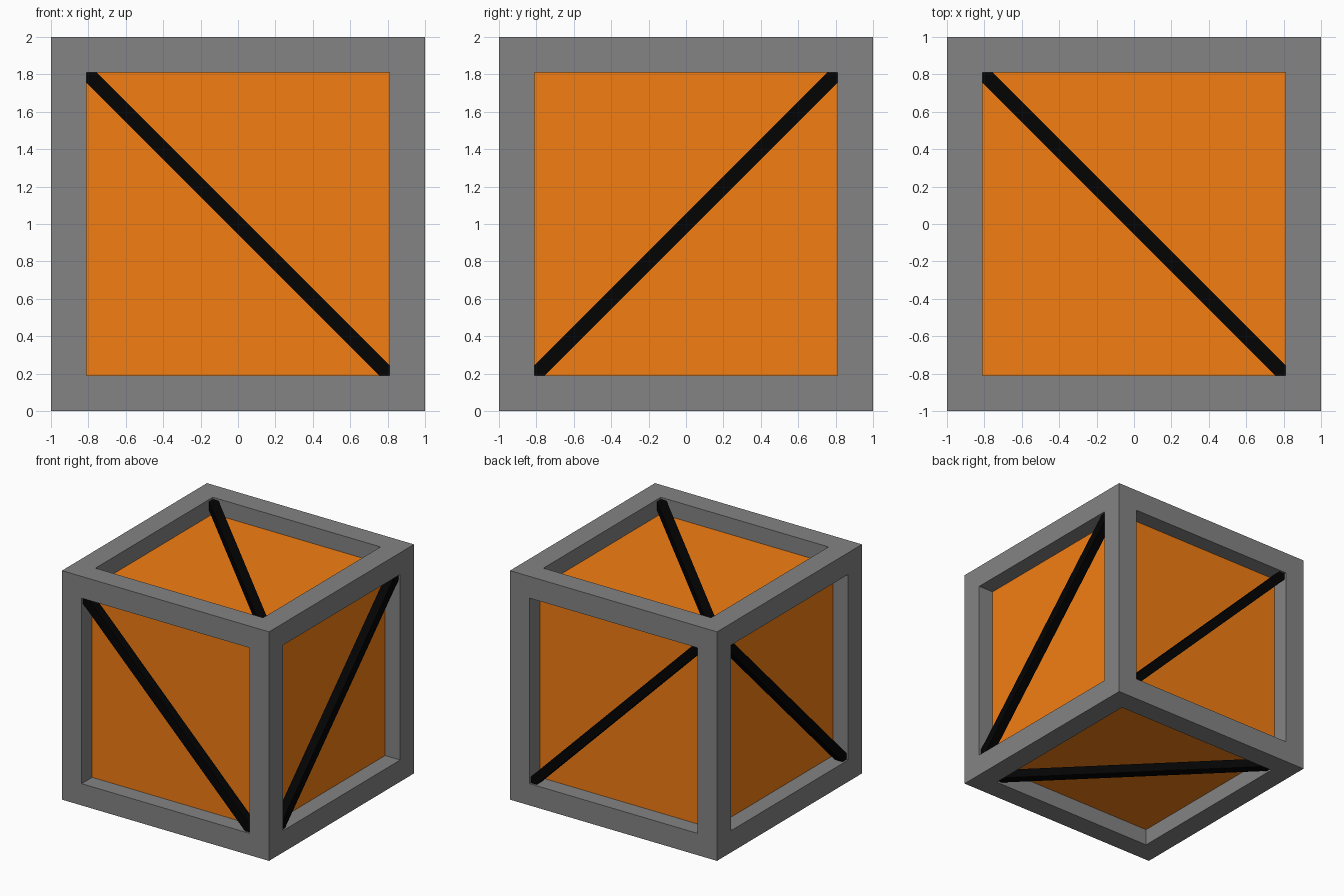
import bpy, bmesh
from mathutils import Vector, Matrix

if "Cube" in bpy.data.objects:
    bpy.data.objects.remove(bpy.data.objects["Cube"])

H = 1.0          # half size of the crate
OPEN = 0.81      # half size of each opening
PANEL = 0.855    # panel surface distance from centre
BAR = 0.945      # bar axis distance from centre
CENTRE = Vector((0, 0, H))


def material(name, rgb):
    m = bpy.data.materials.new(name)
    m.diffuse_color = (*rgb, 1)
    m.use_nodes = True
    m.node_tree.nodes["Principled BSDF"].inputs["Base Color"].default_value = m.diffuse_color
    return m


def finish(name, bm, mat):
    bmesh.ops.translate(bm, verts=bm.verts, vec=CENTRE)
    bmesh.ops.recalc_face_normals(bm, faces=bm.faces)
    mesh = bpy.data.meshes.new(name)
    bm.to_mesh(mesh)
    bm.free()
    mesh.materials.append(mat)
    ob = bpy.data.objects.new(name, mesh)
    bpy.context.collection.objects.link(ob)
    return ob


orange = material("orange", (0.9, 0.21, 0.006))
black = material("black", (0.001, 0.001, 0.001))
grey = material("grey", (0.23, 0.23, 0.23))

# Frame: cube with a square recess sunk straight into every side
bm = bmesh.new()
bmesh.ops.create_cube(bm, size=2 * H)
bm.normal_update()
sides = bm.faces[:]
bmesh.ops.inset_individual(bm, faces=sides, thickness=H - OPEN, use_even_offset=True)
bm.normal_update()
for f in bmesh.ops.extrude_discrete_faces(bm, faces=sides)["faces"]:
    f.normal_update()
    bmesh.ops.translate(bm, verts=f.verts, vec=-f.normal * 0.165)
finish("frame", bm, grey)

# Each side: outward direction and the diagonal its bar follows
layout = {
    "front": ((0, -1, 0), (1, 0, -1)),
    "back": ((0, 1, 0), (1, 0, -1)),
    "right": ((1, 0, 0), (0, 1, 1)),
    "left": ((-1, 0, 0), (0, 1, 1)),
    "top": ((0, 0, 1), (1, -1, 0)),
    "bottom": ((0, 0, -1), (1, -1, 0)),
}

for side, (normal, diagonal) in layout.items():
    n, d = Vector(normal), Vector(diagonal)

    # Inset panel
    bm = bmesh.new()
    size = [0.03 if c else 2 * OPEN for c in n]
    bmesh.ops.create_cube(bm, size=1, matrix=Matrix.Translation(n * (PANEL - 0.015))
                          @ Matrix.Diagonal((*size, 1)))
    finish(side + "_panel", bm, orange)

    # Square diagonal bar, its ends buried in the frame corners
    bm = bmesh.new()
    z = d.normalized()
    rot = Matrix((n, z.cross(n), z)).transposed().to_4x4()
    bmesh.ops.create_cube(bm, size=1, matrix=Matrix.Translation(n * BAR) @ rot
                          @ Matrix.Diagonal((0.076, 0.078, 2 * d.length * 0.85, 1)))
    finish(side + "_diagonal_bar", bm, black)
